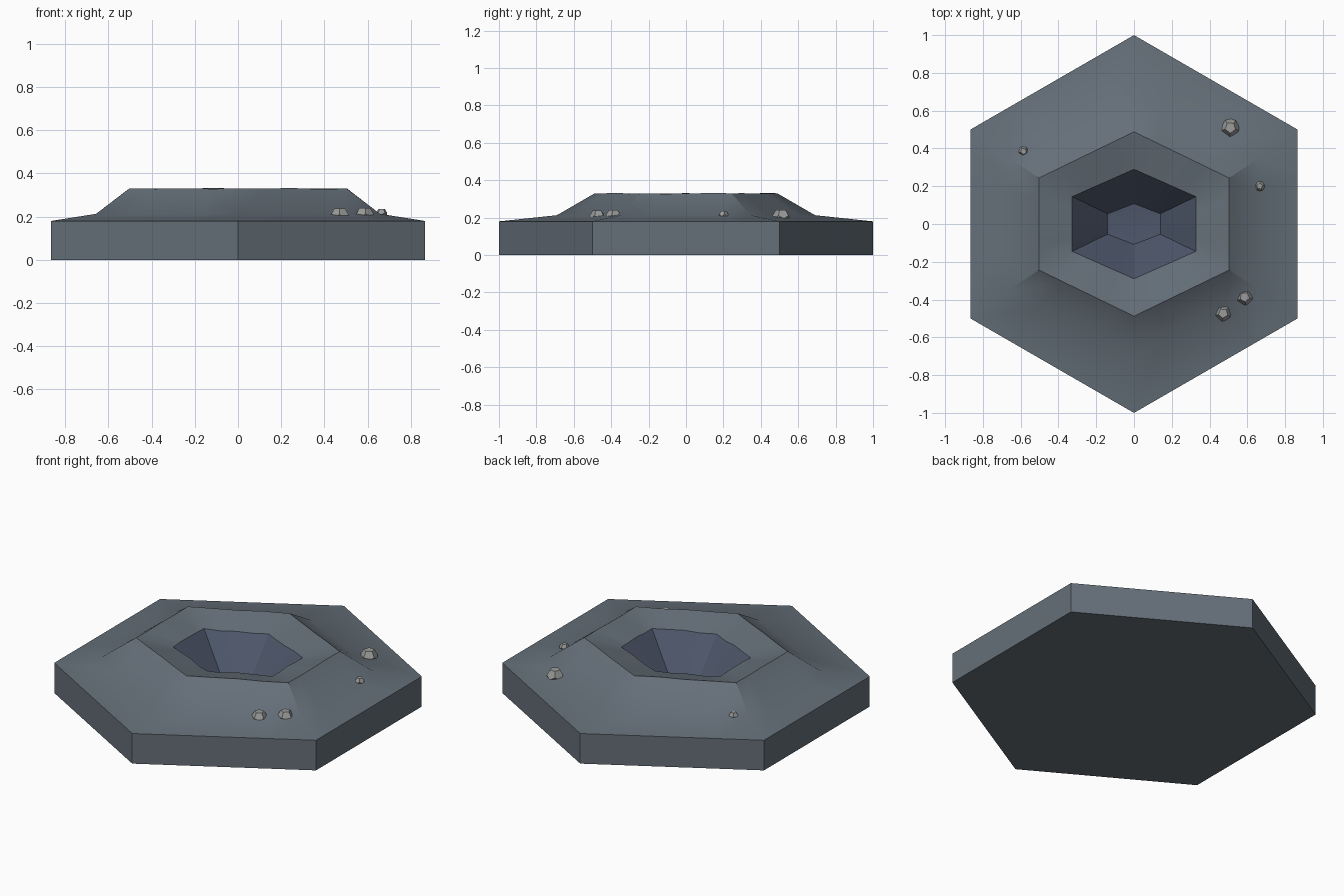
import bpy, bmesh, math, random
from mathutils import Vector

if "Cube" in bpy.data.objects:
    bpy.data.objects.remove(bpy.data.objects["Cube"])

random.seed(4)
SEG = 4  # segments along each hexagon side


def material(name, rgb):
    m = bpy.data.materials.new(name)
    m.diffuse_color = (*rgb, 1)
    m.use_nodes = True
    m.node_tree.nodes["Principled BSDF"].inputs["Base Color"].default_value = m.diffuse_color
    return m


slate = material("slate", (0.13, 0.16, 0.19))
deep = material("crater_blue", (0.075, 0.095, 0.145))
stone = material("stone", (0.32, 0.33, 0.32))


def hex_ring(bm, half_x, tip_y, z, jitter=0):
    # Hexagon with points on +y and -y, each side split into SEG pieces
    corners = [Vector((half_x * math.cos(math.radians(90 + 60 * k)) / math.cos(math.radians(30)),
                       tip_y * math.sin(math.radians(90 + 60 * k)), z)) for k in range(6)]
    ring = []
    for k in range(6):
        for s in range(SEG):
            p = corners[k].lerp(corners[(k + 1) % 6], s / SEG)
            if s:
                p.z += random.uniform(-jitter, jitter)
            ring.append(bm.verts.new(p))
    return ring


def finish(bm, name, mats):
    bmesh.ops.recalc_face_normals(bm, faces=bm.faces)
    me = bpy.data.meshes.new(name)
    bm.to_mesh(me)
    bm.free()
    for m in mats:
        me.materials.append(m)
    ob = bpy.data.objects.new(name, me)
    bpy.context.collection.objects.link(ob)
    return ob


# Hex tile with raised rim and crater: half width, tip y, z, jitter
profile = [(0.866, 1.0, 0.0, 0), (0.866, 1.0, 0.18, 0), (0.657, 0.69, 0.213, 0),
           (0.503, 0.488, 0.33, 0.003), (0.327, 0.29, 0.283, 0.006), (0.14, 0.108, 0.06, 0)]
bm = bmesh.new()
rings = [hex_ring(bm, *p) for p in profile]
n = 6 * SEG
for level, (a, b) in enumerate(zip(rings, rings[1:])):
    for i in range(n):
        j = (i + 1) % n
        f = bm.faces.new((a[i], a[j], b[j], b[i]))
        f.material_index = 1 if level == 4 else 0
bm.faces.new(rings[0])
centre = bm.verts.new((0, 0, 0.05))
for i in range(n):
    bm.faces.new((rings[-1][i], rings[-1][(i + 1) % n], centre)).material_index = 1
tile = finish(bm, "crater_tile", [slate, deep])
bpy.context.view_layer.objects.active = tile
tile.select_set(True)
bpy.ops.object.shade_smooth_by_angle(angle=math.radians(30))


# Pebbles: dodecahedra made as the dual of an icosphere
def pebble(name, x, y, z, r, spin):
    ico = bmesh.new()
    bmesh.ops.create_icosphere(ico, subdivisions=1, radius=1)
    pts = [f.calc_center_median().normalized() * r for f in ico.faces]
    ico.free()
    bm = bmesh.new()
    for p in pts:
        bm.verts.new(p)
    bmesh.ops.convex_hull(bm, input=bm.verts)
    bmesh.ops.dissolve_limit(bm, angle_limit=math.radians(5), verts=bm.verts, edges=bm.edges)
    ob = finish(bm, name, [stone])
    ob.location = (x, y, z)
    ob.rotation_euler.z = spin


pebbles = [(0.51, 0.51, 0.203, 0.048), (0.665, 0.2, 0.213, 0.027), (0.472, -0.473, 0.203, 0.043),
           (0.586, -0.387, 0.206, 0.043), (-0.585, 0.385, 0.209, 0.027)]
for i, p in enumerate(pebbles):
    pebble(f"pebble_{i + 1}", *p, random.uniform(0, 6))
